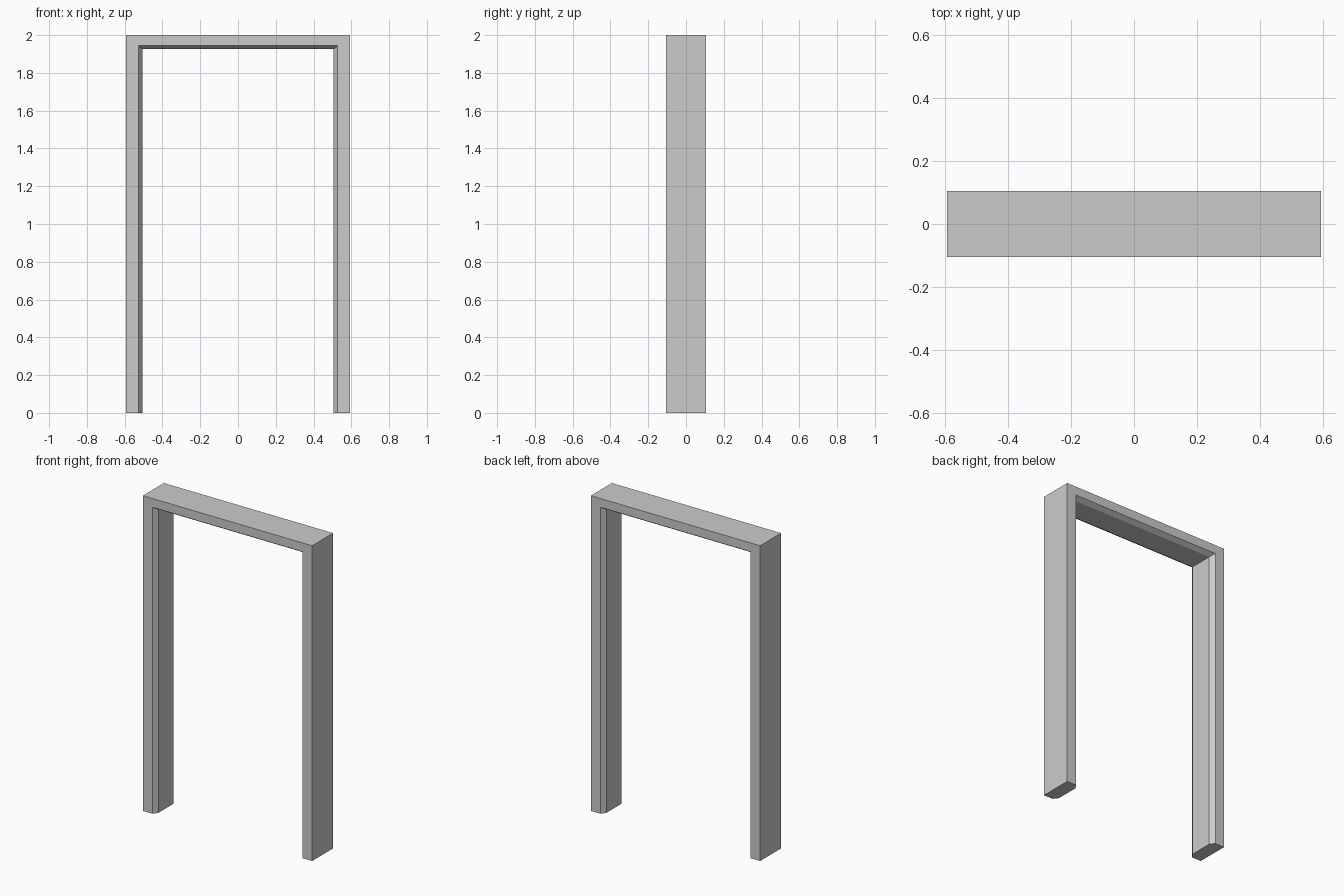
import bpy, bmesh

if "Cube" in bpy.data.objects:
    bpy.data.objects.remove(bpy.data.objects["Cube"])

OUTER_X, TOP = 0.594, 2.0

# Cross-section of the jamb: (depth y, thickness inward from the outer face)
profile = [(-0.105, 0.0), (-0.105, 0.066), (-0.075, 0.088),
           (0.075, 0.088), (0.105, 0.066), (0.105, 0.0)]


def ring(bm, place):
    return [bm.verts.new(place(y, t)) for y, t in profile]


# Door frame: the section swept up, across and down with mitred corners
bm = bmesh.new()
TOP_SCALE = 0.85  # head is slightly thinner than the legs
rings = [
    ring(bm, lambda y, t: (-OUTER_X + t, y, 0)),
    ring(bm, lambda y, t: (-OUTER_X + t, y, TOP - t * TOP_SCALE)),
    ring(bm, lambda y, t: (OUTER_X - t, y, TOP - t * TOP_SCALE)),
    ring(bm, lambda y, t: (OUTER_X - t, y, 0)),
]
n = len(profile)
for a, b in zip(rings, rings[1:]):
    for i in range(n):
        j = (i + 1) % n
        bm.faces.new((a[i], a[j], b[j], b[i]))

# Leg undersides
bm.faces.new(rings[0])
bm.faces.new(rings[-1])
bmesh.ops.recalc_face_normals(bm, faces=bm.faces)

mesh = bpy.data.meshes.new("door_frame")
bm.to_mesh(mesh)
bm.free()
frame = bpy.data.objects.new("door_frame", mesh)
bpy.context.collection.objects.link(frame)
